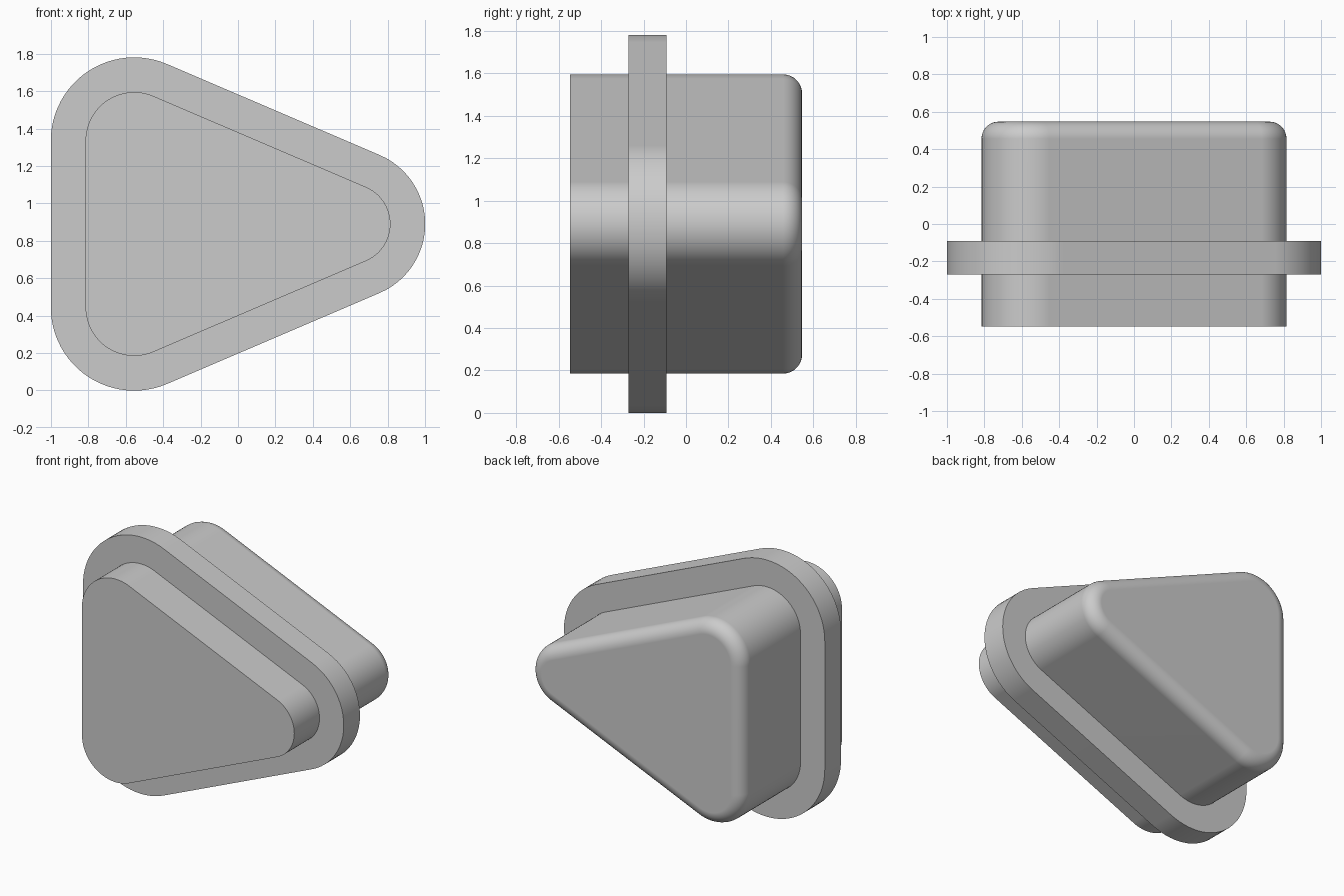
import bpy, bmesh, math

cube = bpy.data.objects.get("Cube")
if cube:
    bpy.data.objects.remove(cube, do_unlink=True)

# Rounded triangle: corner centres (x, z) and body corner radii
MID_Z = 0.89
LEFT_X, LEFT_DZ, LEFT_R = -0.555, 0.445, 0.26
TIP_X, TIP_R = 0.6, 0.215
FLANGE_WIDTH = 0.186
FILLET = 0.09
ARC_STEPS = 24

# Angle of the normal of the sloping sides
run = TIP_X - LEFT_X
slope = math.atan2(LEFT_DZ, run) + math.asin((LEFT_R - TIP_R) / math.hypot(run, LEFT_DZ))
NORMAL = math.pi / 2 - slope


def outline(offset):
    """Rounded triangle grown outward by offset, as (x, z) points."""
    corners = [
        (TIP_X, MID_Z, TIP_R, -NORMAL, NORMAL),
        (LEFT_X, MID_Z + LEFT_DZ, LEFT_R, NORMAL, math.pi),
        (LEFT_X, MID_Z - LEFT_DZ, LEFT_R, math.pi, 2 * math.pi - NORMAL),
    ]
    points = []
    for cx, cz, radius, start, end in corners:
        for i in range(ARC_STEPS + 1):
            a = start + (end - start) * i / ARC_STEPS
            r = radius + offset
            points.append((cx + r * math.cos(a), cz + r * math.sin(a)))
    return points


def loft(name, profile, material, closed=False):
    """Sweep a (y, offset) profile around the rounded triangle."""
    bm = bmesh.new()
    rings = [[bm.verts.new((x, y, z)) for x, z in outline(off)] for y, off in profile]
    pairs = list(zip(rings, rings[1:]))
    if closed:
        pairs.append((rings[-1], rings[0]))
    else:
        bm.faces.new(rings[0])
        bm.faces.new(rings[-1])
    for a, b in pairs:
        for i in range(len(a)):
            j = (i + 1) % len(a)
            bm.faces.new((a[i], a[j], b[j], b[i]))
    bmesh.ops.recalc_face_normals(bm, faces=bm.faces)
    mesh = bpy.data.meshes.new(name)
    bm.to_mesh(mesh)
    bm.free()
    mesh.materials.append(material)
    obj = bpy.data.objects.new(name, mesh)
    bpy.context.collection.objects.link(obj)
    bpy.ops.object.select_all(action='DESELECT')
    obj.select_set(True)
    bpy.context.view_layer.objects.active = obj
    bpy.ops.object.shade_smooth_by_angle(angle=math.radians(30))
    weighted = obj.modifiers.new("Flat Sides", 'WEIGHTED_NORMAL')
    weighted.keep_sharp = True
    return obj


grey = bpy.data.materials.new("plain grey")
grey.use_nodes = True
colour = (0.6, 0.6, 0.6, 1)
grey.diffuse_color = colour
grey.node_tree.nodes["Principled BSDF"].inputs["Base Color"].default_value = colour

# Body: sharp front edge, rounded back edge
FRONT, BACK = -0.547, 0.547
body_profile = [(FRONT, 0)]
for i in range(13):
    a = math.pi / 2 * i / 12
    body_profile.append((BACK - FILLET * (1 - math.sin(a)), -FILLET * (1 - math.cos(a))))
loft("body", body_profile, grey)

# Flange: collar around the body
F0, F1 = -0.27, -0.092
loft("flange", [(F0, -0.01), (F0, FLANGE_WIDTH), (F1, FLANGE_WIDTH), (F1, -0.01)], grey, closed=True)
